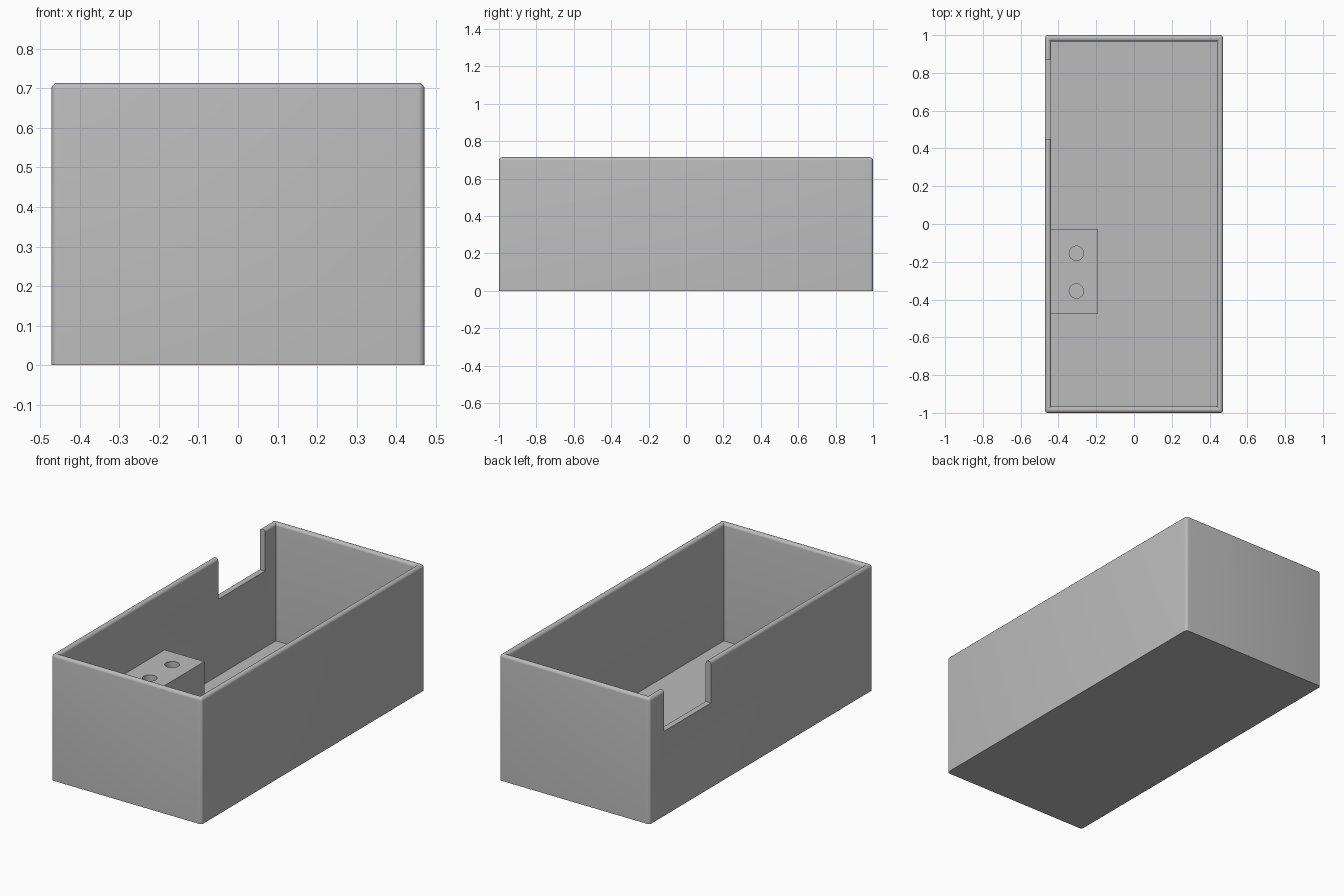
import bpy, bmesh
from mathutils import Vector, Matrix

default = bpy.data.objects.get("Cube")
if default:
    bpy.data.objects.remove(default, do_unlink=True)

HALF_W, HALF_L, HEIGHT = 0.472, 1.0, 0.714
WALL, ROUND = 0.047, 0.018

grey = bpy.data.materials.new("plain grey")
grey.use_nodes = True
colour = (0.5, 0.5, 0.5, 1)
grey.diffuse_color = colour
grey.node_tree.nodes["Principled BSDF"].inputs["Base Color"].default_value = colour


def add_box(bm, low, high):
    """Axis-aligned box between two corners."""
    low, high = Vector(low), Vector(high)
    size = Matrix.Diagonal((high - low).to_4d())
    size[3][3] = 1
    bmesh.ops.create_cube(bm, size=1, matrix=Matrix.Translation((low + high) / 2) @ size)


def finish(bm, name):
    mesh = bpy.data.meshes.new(name)
    bmesh.ops.recalc_face_normals(bm, faces=bm.faces)
    bm.to_mesh(mesh)
    bm.free()
    mesh.materials.append(grey)
    obj = bpy.data.objects.new(name, mesh)
    bpy.context.collection.objects.link(obj)
    return obj


def cut(obj, cutter):
    """Subtract the cutter, then drop it."""
    cutter.hide_render = True
    mod = obj.modifiers.new("cut", 'BOOLEAN')
    mod.operation, mod.solver, mod.object = 'DIFFERENCE', 'EXACT', cutter
    bpy.ops.object.select_all(action='DESELECT')
    bpy.context.view_layer.objects.active = obj
    obj.select_set(True)
    bpy.ops.object.modifier_apply(modifier=mod.name)
    bpy.data.objects.remove(cutter, do_unlink=True)
    bpy.ops.object.shade_smooth_by_angle(angle=0.6)


# Open tray: hollowed box with rounded rim and rounded outer corners
bm = bmesh.new()
add_box(bm, (-HALF_W, -HALF_L, 0), (HALF_W, HALF_L, HEIGHT))
top = max(bm.faces, key=lambda f: f.calc_center_median().z)
bmesh.ops.inset_region(bm, faces=[top], thickness=WALL)
pit = bmesh.ops.extrude_discrete_faces(bm, faces=[top])["faces"][0]
bmesh.ops.translate(bm, verts=pit.verts, vec=(0, 0, WALL - HEIGHT))


def is_rounded(edge):
    a, b = (v.co for v in edge.verts)
    upright = abs(a.z - b.z) > 0.1
    straight = abs(a.x - b.x) < 1e-4 or abs(a.y - b.y) < 1e-4
    if upright:
        return abs(a.x) > HALF_W - 0.01
    return straight and min(a.z, b.z) > HEIGHT - 0.01


bmesh.ops.bevel(bm, geom=[e for e in bm.edges if is_rounded(e)], offset=ROUND,
                segments=5, profile=0.5, affect='EDGES', clamp_overlap=True)
tray = finish(bm, "tray")

# Notch in the right wall
bm = bmesh.new()
add_box(bm, (-0.6, 0.45, 0.48), (-0.35, 0.87, 0.9))
cut(tray, finish(bm, "notch_cutter"))

# Mounting block with two screw holes
bm = bmesh.new()
add_box(bm, (-HALF_W + 0.02, -0.475, 0.02), (-0.19, -0.03, 0.377))
block = finish(bm, "mounting_block")
bm = bmesh.new()
for y in (-0.155, -0.355):
    bmesh.ops.create_cone(bm, cap_ends=True, segments=32, radius1=0.038, radius2=0.038,
                          depth=0.4, matrix=Matrix.Translation((-0.305, y, 0.25)))
cut(block, finish(bm, "hole_cutter"))
